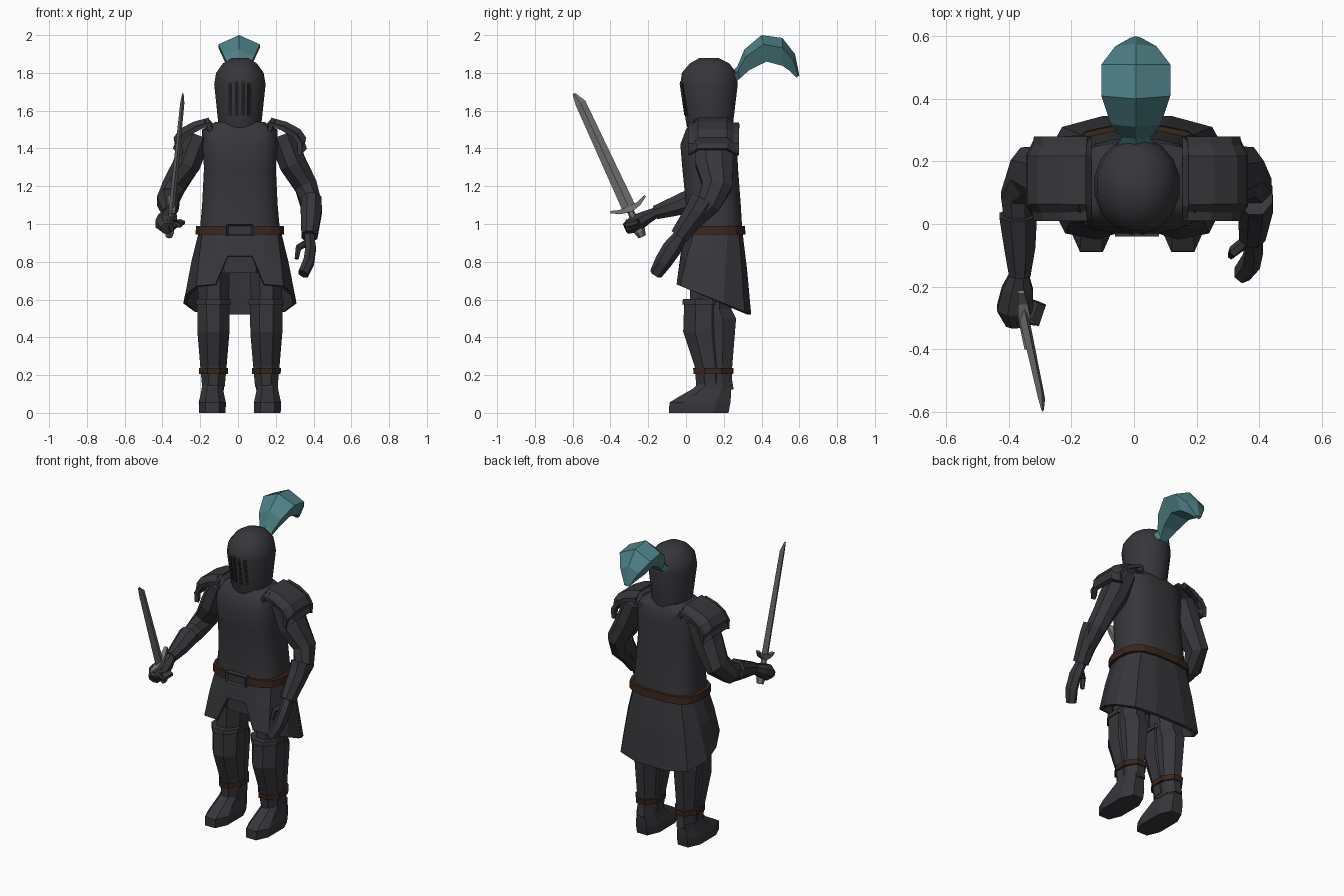
import bpy, bmesh, math
from mathutils import Vector

cube = bpy.data.objects.get("Cube")
if cube:
    bpy.data.objects.remove(cube, do_unlink=True)

CX = 0.01  # body centre line


def material(name, rgb):
    m = bpy.data.materials.new(name)
    m.use_nodes = True
    m.diffuse_color = (*rgb, 1)
    m.node_tree.nodes["Principled BSDF"].inputs["Base Color"].default_value = (*rgb, 1)
    return m


ARMOUR = material("dark armour", (0.038, 0.037, 0.043))
SLOT = material("visor black", (0.014, 0.014, 0.016))
LEATHER = material("brown leather", (0.042, 0.019, 0.013))
STEEL = material("sword steel", (0.18, 0.18, 0.175))
TEAL = material("teal plume", (0.075, 0.215, 0.24))


def make(name, bm, mat, smooth=False):
    bmesh.ops.recalc_face_normals(bm, faces=bm.faces)
    me = bpy.data.meshes.new(name)
    bm.to_mesh(me)
    bm.free()
    me.materials.append(mat)
    ob = bpy.data.objects.new(name, me)
    bpy.context.collection.objects.link(ob)
    if smooth:
        bpy.ops.object.select_all(action='DESELECT')
        ob.select_set(True)
        bpy.context.view_layer.objects.active = ob
        bpy.ops.object.shade_smooth_by_angle(angle=math.radians(35))
    return ob


def skin(rings, caps=True, closed=True):
    """Bridge equal-length rings of points."""
    bm = bmesh.new()
    vs = [[bm.verts.new(p) for p in r] for r in rings]
    n = len(vs[0])
    for a, b in zip(vs, vs[1:]):
        for i in range(n if closed else n - 1):
            j = (i + 1) % n
            bm.faces.new((a[i], a[j], b[j], b[i]))
    if caps:
        bm.faces.new(vs[0])
        bm.faces.new(vs[-1])
    return bm


def unit_ring(n, power, off=0.5):
    pts = []
    for k in range(n):
        a = (k + off) * math.tau / n
        c, s = math.cos(a), math.sin(a)
        pts.append((math.copysign(abs(c) ** power, c), math.copysign(abs(s) ** power, s)))
    m = max(p[0] for p in pts)
    return [(x / m, y / m) for x, y in pts]


def stack(name, levels, mat, x=0.0, n=8, power=1.0, smooth=False):
    """Body of level rings, each (z, half width, front y, back y)."""
    u = unit_ring(n, power)
    rings = [[(CX + x + hw * a, (f + b) / 2 + (b - f) / 2 * c, z) for a, c in u]
             for z, hw, f, b in levels]
    return make(name, skin(rings), mat, smooth)


def tube(name, path, mat, n=8, off=0.5):
    """Limb along a path of (x, y, z, side radius, depth radius)."""
    pts = [Vector(p[:3]) for p in path]
    u = unit_ring(n, 1.0, off)
    rings = []
    for i, p in enumerate(pts):
        t = (pts[min(i + 1, len(pts) - 1)] - pts[max(i - 1, 0)]).normalized()
        ref = Vector((0, 0, 1)) if abs(t.x) > 0.8 else Vector((1, 0, 0))
        side = (ref - t * ref.dot(t)).normalized()
        dep = t.cross(side)
        rings.append([p + side * a * path[i][3] + dep * c * path[i][4] for a, c in u])
    return make(name, skin(rings), mat)


def solidify(ob, t, offset=-1):
    m = ob.modifiers.new("thickness", 'SOLIDIFY')
    m.thickness, m.offset = t, offset


# Torso and hips
stack("torso", [(.93, .215, -.01, .3), (1.1, .2, 0, .29), (1.3, .19, -.02, .275),
                (1.42, .2, -.03, .27), (1.5, .2, 0, .26), (1.54, .13, .03, .23)],
      ARMOUR, n=16, power=0.65, smooth=True)
stack("hips", [(.74, .17, 0, .27), (.95, .2, 0, .29)], ARMOUR, power=0.8)

# Belt and buckle
stack("belt", [(.945, .235, -.022, .315), (.99, .232, -.02, .312)], LEATHER, n=16, power=0.65)
bm = bmesh.new()
bmesh.ops.create_cube(bm, size=1)
for v in bm.verts:
    v.co = Vector((CX + v.co.x * .14, -.02 + v.co.y * .04, .968 + v.co.z * .065))
front = [f for f in bm.faces if f.normal.y < -0.9]
bmesh.ops.inset_region(bm, faces=front, thickness=0.014, depth=0)
bmesh.ops.translate(bm, verts=front[0].verts, vec=(0, 0.01, 0))
make("buckle", bm, ARMOUR)

# Skirt with sloping hem and a notch at the front
waist = [(.06, -.01), (.13, 0), (.2, .04), (.22, .14), (.21, .22), (.17, .28), (.07, .3)]
hem = [(.065, -.03), (.13, -.05), (.23, -.03), (.29, .09), (.3, .2), (.24, .31), (.11, .345)]
rings = []
for t, bulge in ((0, 0), (.45, .52), (1, 1)):
    half = []
    for i, (w, h) in enumerate(zip(waist, hem)):
        bottom = .83 if i == 0 else .66 - .4 * h[1]
        half.append((w[0] + (h[0] - w[0]) * bulge, w[1] + (h[1] - w[1]) * bulge,
                     .95 + (bottom - .95) * t))
    rings.append([(CX + x, y, z) for x, y, z in half] +
                 [(CX - x, y, z) for x, y, z in reversed(half)])
solidify(make("skirt", skin(rings, caps=False), ARMOUR), 0.02)

# Legs, greaves, bands and boots
for side, s in (("left", 1), ("right", -1)):
    x = s * .14
    stack(side + "_leg", [(.85, .09, .02, .25), (.55, .08, .02, .24), (.5, .08, .03, .265),
                          (.25, .064, .07, .245), (.12, .055, .07, .24)], ARMOUR, x=x)
    stack(side + "_greave", [(.575, .086, -.01, .2), (.43, .085, -.015, .2),
                             (.25, .07, .045, .2), (.14, .06, .06, .2)], ARMOUR, x=x)
    stack(side + "_knee_rim", [(.575, .094, -.02, .21), (.602, .092, -.016, .205)], ARMOUR, x=x)
    stack(side + "_ankle_band", [(.205, .076, .04, .25), (.237, .077, .038, .252)], LEATHER, x=x)
    stack(side + "_boot", [(0, .07, -.09, .225), (.055, .072, -.088, .235),
                           (.09, .064, -.03, .238), (.13, .056, .04, .24),
                           (.15, .055, .06, .24)], ARMOUR, x=s * .146, power=0.75)
    stack(side + "_boot_cuff", [(.125, .055, .055, .252), (.2, .062, .05, .24)], ARMOUR, x=x)

    # Pauldron: folded plate with a sunken panel
    fold = [(.145, 1.535), (.16, 1.572), (.25, 1.55), (.325, 1.51), (.36, 1.46), (.355, 1.4)]
    rows = []
    for y, drop, squeeze in ((.01, .035, .86), (.06, 0, 1), (.22, 0, 1), (.28, .035, .86)):
        rows.append([(CX + s * (.145 + (px - .145) * squeeze), y, pz - drop) for px, pz in fold])
    bm = skin(rows, caps=False, closed=False)
    bmesh.ops.recalc_face_normals(bm, faces=bm.faces)
    if sum(f.normal.z for f in bm.faces) < 0:
        bmesh.ops.reverse_faces(bm, faces=bm.faces)
    bmesh.ops.inset_region(bm, faces=bm.faces[:], thickness=0.026, depth=-0.01, use_boundary=True)
    solidify(make(side + "_pauldron", bm, ARMOUR), 0.025)

# Arms
shoulder = [(.22, .15, 1.47, .07, .1), (.28, .15, 1.32, .072, .1), (.35, .165, 1.2, .06, .08)]
tube("left_arm", [(CX + x, *r) for x, *r in shoulder] +
     [(.385, .12, 1.11, .055, .065), (.38, -.03, .94, .034, .036)], ARMOUR)
tube("right_arm", [(CX - x, *r) for x, *r in shoulder] +
     [(-.37, .09, 1.13, .055, .062), (-.365, -.16, 1.06, .026, .03)], ARMOUR)
tube("left_cuff", [(.388, .095, 1.13, .054, .075), (.388, .06, 1.07, .056, .064),
                   (.378, -.035, .935, .042, .05)], ARMOUR)
tube("right_cuff", [(-.37, .03, 1.125, .06, .062), (-.365, -.07, 1.09, .05, .05),
                    (-.365, -.165, 1.06, .034, .036)], ARMOUR)

# Hands
tube("left_hand", [(.375, -.02, .95, .026, .03), (.385, -.075, .87, .027, .044),
                   (.375, -.12, .8, .028, .04), (.345, -.16, .735, .026, .03)], ARMOUR, n=6)
tube("left_thumb", [(.365, -.05, .9, .016, .02), (.32, -.085, .875, .015, .018),
                    (.31, -.1, .815, .01, .012)], ARMOUR, n=6)
tube("right_hand", [(-.365, -.15, 1.065, .026, .026), (-.372, -.21, 1.035, .05, .036),
                    (-.38, -.27, 1.0, .058, .048), (-.375, -.32, .975, .034, .03)], ARMOUR, n=8)
tube("right_fingers", [(-.37, -.305, .99, .035, .02), (-.325, -.3, 1.0, .032, .018),
                       (-.305, -.25, 1.01, .025, .014)], ARMOUR, n=6)

# Sword
base, tip = Vector((-.365, -.235, .94)), Vector((-.292, -.572, 1.67))


def along(t, a, b):
    return (*base.lerp(tip, t), a, b)


tube("sword_blade", [along(.19, .016, .037), along(.96, .011, .028),
                     (-.292, -.594, 1.69, .004, .008)], STEEL, n=4, off=0)
tube("sword_grip", [along(.02, .014, .016), along(.2, .014, .016)], STEEL, n=6)
tube("sword_pommel", [along(-.01, .016, .018), along(.03, .024, .026),
                      along(.07, .016, .018)], STEEL, n=6)
tube("sword_guard", [(-.34, -.4, 1.063, .01, .006), (-.345, -.35, 1.063, .015, .011),
                     (-.35, -.295, 1.08, .02, .017), (-.355, -.25, 1.108, .015, .011),
                     (-.36, -.217, 1.148, .01, .006)], STEEL, n=4)

# Helmet and visor slots
helmet = stack("helmet", [(1.5, .11, .01, .245), (1.54, .115, 0, .25), (1.74, .136, -.03, .274),
                          (1.8, .126, -.022, .266), (1.85, .09, .02, .23),
                          (1.878, .045, .07, .175)], ARMOUR, n=16, smooth=True)
bpy.context.view_layer.update()
for k in range(4):
    cx = CX + (k - 1.5) * .034
    top = 1.755 if k in (1, 2) else 1.745
    rows = []
    for z in (1.575, 1.66, 1.74, top):
        rows.append([helmet.ray_cast(Vector((cx + d, -1, z)), Vector((0, 1, 0)))[1] +
                     Vector((0, -.002, 0)) for d in (-.009, .009)])
    solidify(make(f"visor_slot_{k + 1}", skin(rows, caps=False, closed=False), SLOT), 0.003, 0)

# Plume: ridged feather, each station (ridge y, ridge z, under y, under z, half width)
rings = []
for ry, rz, uy, uz, hw in ((.23, 1.79, .265, 1.755, .065), (.272, 1.835, .285, 1.77, .045),
                           (.31, 1.925, .335, 1.815, .08), (.4, 2, .425, 1.86, .11),
                           (.51, 1.985, .51, 1.838, .11), (.577, 1.9, .55, 1.81, .066),
                           (.6, 1.787, .585, 1.775, .018)):
    sy, sz = ry + (uy - ry) * .35, rz + (uz - rz) * .35
    rings.append([(.006 + x, y, z) for x, y, z in (
        (0, ry, rz), (hw, sy, sz), (hw * .6, uy, uz), (-hw * .6, uy, uz), (-hw, sy, sz))])
make("plume", skin(rings), TEAL)
